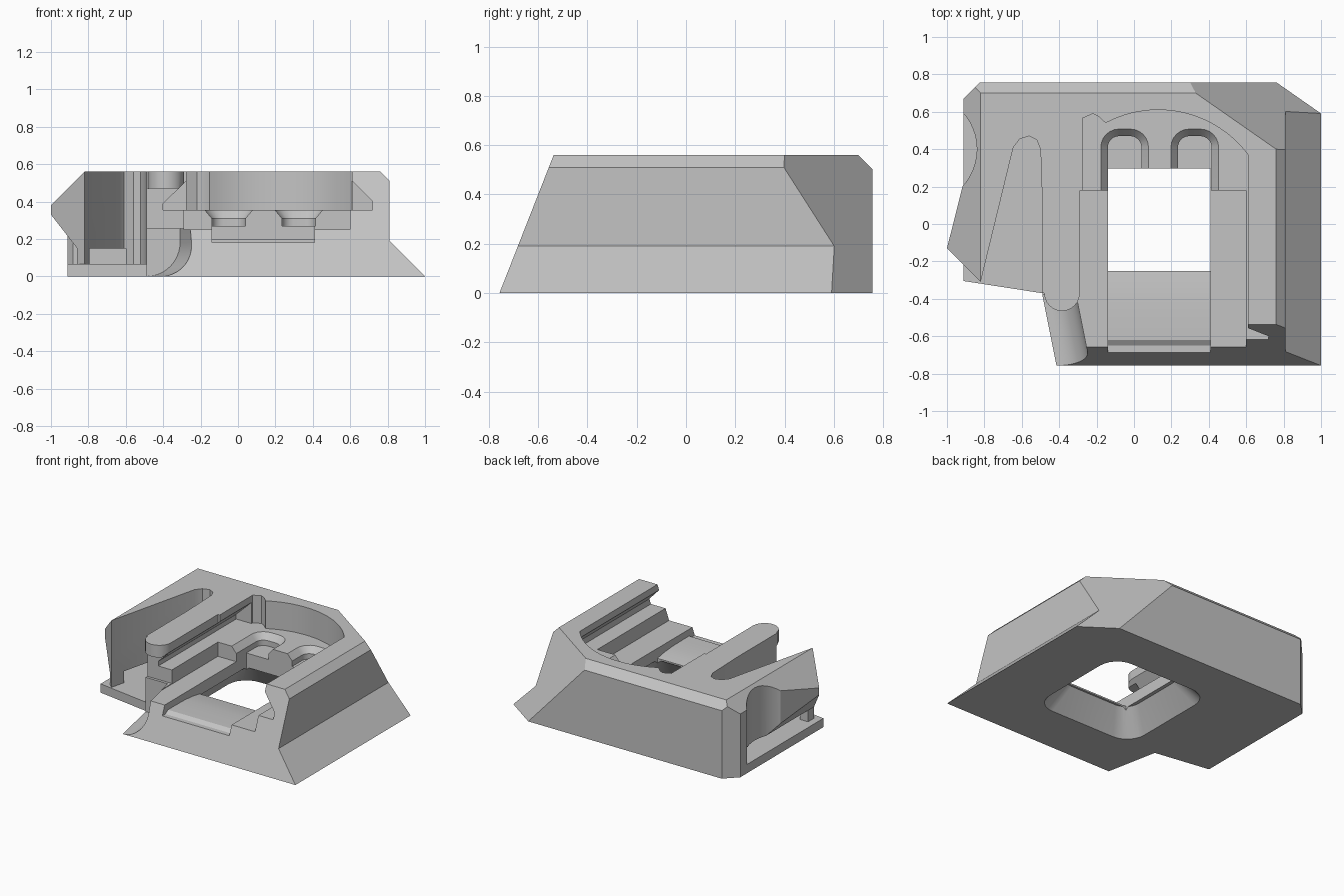
import bpy, bmesh, math
from mathutils import Vector

if "Cube" in bpy.data.objects:
    bpy.data.objects.remove(bpy.data.objects["Cube"], do_unlink=True)

grey = bpy.data.materials.new("plain grey")
grey.use_nodes = True
grey.diffuse_color = (0.55, 0.55, 0.55, 1)
grey.node_tree.nodes["Principled BSDF"].inputs["Base Color"].default_value = (0.55, 0.55, 0.55, 1)


def loft(name, loops):
    """Closed solid through matching loops of 3D points."""
    bm = bmesh.new()
    rings = [[bm.verts.new(p) for p in loop] for loop in loops]
    n = len(rings[0])
    for a, b in zip(rings, rings[1:]):
        for i in range(n):
            j = (i + 1) % n
            bm.faces.new((a[i], a[j], b[j], b[i]))
    bm.faces.new(rings[0][::-1])
    bm.faces.new(rings[-1])
    bmesh.ops.recalc_face_normals(bm, faces=bm.faces)
    mesh = bpy.data.meshes.new(name)
    bm.to_mesh(mesh)
    bm.free()
    obj = bpy.data.objects.new(name, mesh)
    bpy.context.collection.objects.link(obj)
    return obj


def plan(name, pts, z0, z1):
    return loft(name, [[(x, y, z) for x, y in pts] for z in (z0, z1)])


def along_y(name, pts, y0, y1, shear=0):
    return loft(name, [[(x + shear * (y - y1), y, z) for x, z in pts] for y in (y0, y1)])


def along_x(name, pts, x0, x1):
    return loft(name, [[(x, y, z) for y, z in pts] for x in (x0, x1)])


def box(name, x0, x1, y0, y1, z0, z1):
    return plan(name, [(x0, y0), (x1, y0), (x1, y1), (x0, y1)], z0, z1)


def arc(cx, cy, r, a0, a1, n=12):
    angles = [math.radians(a0 + (a1 - a0) * i / n) for i in range(n + 1)]
    return [(cx + r * math.cos(a), cy + r * math.sin(a)) for a in angles]


def rounded(cx, cy, hx, hy, r, z):
    pts = []
    for sx, sy, a in ((1, 1, 0), (-1, 1, 90), (-1, -1, 180), (1, -1, 270)):
        pts += arc(cx + sx * (hx - r), cy + sy * (hy - r), r, a, a + 90, 6)
    return [(x, y, z) for x, y in pts]


def trim(obj, point, normal):
    """Slice away everything beyond a plane and close the cut."""
    bm = bmesh.new()
    bm.from_mesh(obj.data)
    cut = bmesh.ops.bisect_plane(bm, geom=bm.verts[:] + bm.edges[:] + bm.faces[:],
                                 plane_co=point, plane_no=Vector(normal).normalized(),
                                 clear_outer=True)
    edges = [e for e in cut["geom_cut"] if isinstance(e, bmesh.types.BMEdge)]
    bmesh.ops.contextual_create(bm, geom=edges)
    bmesh.ops.recalc_face_normals(bm, faces=bm.faces)
    bm.to_mesh(obj.data)
    bm.free()


def carve(obj, cutter):
    mod = obj.modifiers.new("cut", "BOOLEAN")
    mod.operation = "DIFFERENCE"
    mod.solver = "EXACT"
    mod.object = cutter
    bpy.context.view_layer.objects.active = obj
    bpy.ops.object.modifier_apply(modifier=mod.name)
    bpy.data.objects.remove(cutter, do_unlink=True)


# Main block with sloped front, bevelled back and clipped corners
body = along_y("base_body", [(1, 0), (.81, .19), (.81, .51), (.76, .56),
                             (-.82, .56), (-1, .38), (-1, 0)], -.8, .757)
trim(body, (0, -.757, 0), (0, -.56, .22))
trim(body, (0, .70, .56), (0, 1, 1))
trim(body, (.33, .70, .56), (.30, .43, .275))
trim(body, (-.91, .67, 0), (-1, 1, 0))

# Left flank: flat rear part, bulged middle, undercut and scooped window
carve(body, plan("flank", [(-1.2, 1), (-.912, 1), (-.912, .22), (-1, -.13), (-1.2, -.13)], -.1, 1))
carve(body, along_y("undercut", [(-1.1, -.1), (-.912, -.1), (-.912, .065), (-.86, .065),
                                 (-.86, .15), (-1, .33), (-1.1, .45)], -1, .55))
carve(body, plan("scoop", arc(-1.133, .4, .293, 0, 360, 48)[:-1], .065, 1))

# Stepped front left corner
carve(body, plan("slab_front", [(-1.2, -.26), (-.91, -.305), (-.49, -.37), (-.49, -.9), (-1.2, -.9)], -.1, .3))
carve(body, plan("flank_front", [(-1.2, .07), (-.82, -.31), (-.49, -.372), (-.485, -.9), (-1.2, -.9)], .065, .3))
carve(body, along_y("hollow", [(-1.2, -.1), (-.49, -.1)] + arc(-.49, .18, .18, -90, 0)
                    + [(-.31, .26), (-1.2, .26)], -.95, -.38, -.2))
carve(body, plan("bar_end", [(-1.25, .12), (-.82, -.31), (-.49, -.37)] + arc(-.385, -.37, .095, 180, 360)
                 + [(-.25, -.42), (-.25, -.95), (-1.25, -.95)], .255, 1))
carve(body, box("bar_overhang", -.52, -.25, -.6, -.36, .255, .47))

# Tapered side slot, with a low passage under the left wall
carve(body, plan("side_slot", [(-.82, -.31), (-.645, .41), (-.61, .455), (-.56, .47), (-.52, .45),
                               (-.50, .40), (-.49, .1), (-.49, -.6), (-.82, -.6)], .065, 1))
carve(body, box("passage", -1.1, -.6, -.2, .53, .065, .15))

# Main channel: upper opening with arched back, then undercut rails
carve(body, plan("channel", [(-.275, -.9), (.61, -.9)] + arc(.13, .01, .6, 37, 118, 24)
                 + [(-.19, .575), (-.22, .59), (-.275, .565)], .355, 1))
carve(body, along_y("right_rail", [(.5, .355), (.72, .355), (.72, .40), (.60, .52), (.5, .52)], -.95, .36))
carve(body, along_y("left_rail", [(-.40, .355), (-.2, .355), (-.2, .52), (-.265, .52), (-.40, .39)], -.95, .55))

# Lowered floor, bevelled rear pockets and central opening
carve(body, box("floor", -.29, .6, -.95, .18, .25, .6))
for cx in (-.05, .325):
    carve(body, loft("pocket", [rounded(cx, .2, .09, .27, .06, .27), rounded(cx, .2, .09, .27, .06, .31),
                                rounded(cx, .2, .13, .31, .1, .358)]))
carve(body, box("opening", -.14, .41, -.25, .297, .08, .5))
carve(body, along_x("front_notch", [(-.95, .6), (-.95, .18), (-.65, .18), (-.62, .2), (-.53, .2),
                                    (-.42, .198), (-.33, .19), (-.24, .175), (-.2, .6)], -.139, .409))
carve(body, loft("bottom_flare", [rounded(.128, .03, .42, .42, .15, -.01),
                                  rounded(.133, .025, .3, .29, .11, .165)]))

body.data.materials.clear()
body.data.materials.append(grey)
bpy.ops.object.select_all(action="DESELECT")
body.select_set(True)
bpy.context.view_layer.objects.active = body
bpy.ops.object.shade_smooth_by_angle(angle=math.radians(25))
